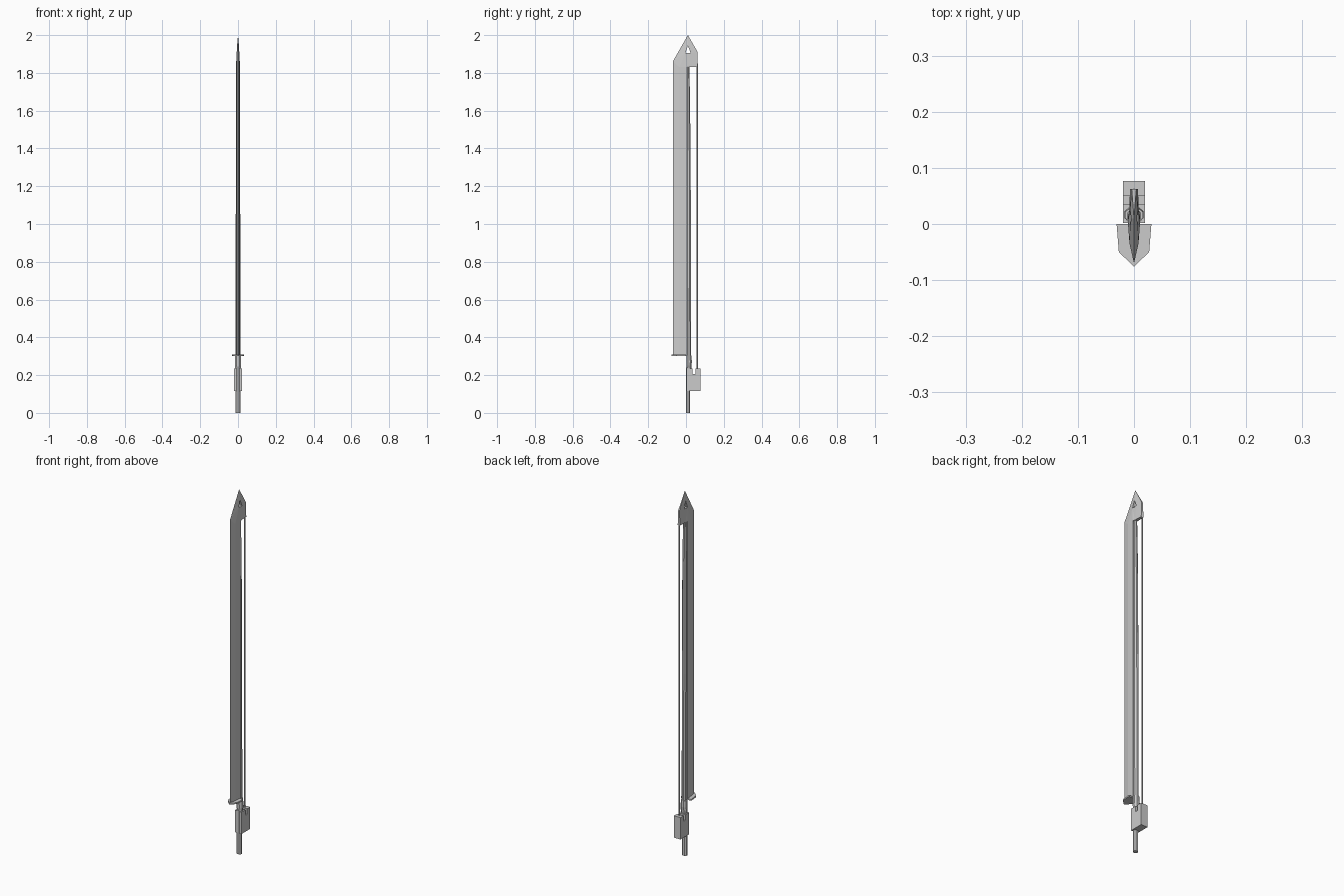
import bpy, bmesh, math

if "Cube" in bpy.data.objects:
    bpy.data.objects.remove(bpy.data.objects["Cube"])


def finish(name, bm):
    bmesh.ops.remove_doubles(bm, verts=bm.verts, dist=0.00005)
    bmesh.ops.recalc_face_normals(bm, faces=bm.faces)
    me = bpy.data.meshes.new(name)
    bm.to_mesh(me)
    bm.free()
    ob = bpy.data.objects.new(name, me)
    bpy.context.collection.objects.link(ob)
    return ob


def loft(name, rings):
    """Skin a stack of closed rings and cap both ends."""
    bm = bmesh.new()
    vs = [[bm.verts.new(p) for p in r] for r in rings]
    n = len(rings[0])
    for a, b in zip(vs, vs[1:]):
        for i in range(n):
            j = (i + 1) % n
            bm.faces.new((a[i], a[j], b[j], b[i]))
    bm.faces.new(vs[0][::-1])
    bm.faces.new(vs[-1])
    return finish(name, bm)


def round_bar(name, sections, sides=8):
    """Sections are (z, centre y, x radius, y radius)."""
    rings = []
    for z, y, rx, ry in sections:
        k = 1 / math.cos(math.pi / sides)
        ang = [(i + 0.5) * 2 * math.pi / sides for i in range(sides)]
        rings.append([(rx * k * math.cos(a), y + ry * k * math.sin(a), z) for a in ang])
    return loft(name, rings)


def slab_x(name, profile, half):
    """Extrude a (y, z) outline across x."""
    return loft(name, [[(x, y, z) for y, z in profile] for x in (-half, half)])


def slab_z(name, profile, z0, z1):
    """Extrude an (x, y) outline upward."""
    return loft(name, [[(x, y, z) for x, y in profile] for z in (z0, z1)])


# Long wedge blade, sharp along the front
section = [(0, -0.07), (0.008, -0.035), (0.011, 0.004), (-0.011, 0.004), (-0.008, -0.035)]
slab_z("blade", section, 0.305, 1.83)

# Pointed head with a triangular window: (y, z, half thickness)
outer = [(-0.07, 1.86, 0), (0.01, 2.0, 0), (0.062, 1.91, 0.004), (0.062, 1.83, 0.007),
         (0.018, 1.83, 0.009), (0.004, 1.83, 0.011), (-0.035, 1.83, 0.008), (-0.07, 1.83, 0)]
window = [(-0.003, 1.905, 0.007), (0.01, 1.945, 0.005), (0.025, 1.905, 0.007)]
points = outer + window
bm = bmesh.new()
sides = [[bm.verts.new((s * t, y, z)) for y, z, t in points] for s in (-1, 1)]
patches = [(0, 1, 9, 8), (1, 2, 10, 9), (2, 3, 4, 10), (4, 5, 8, 10), (5, 6, 8), (6, 7, 0, 8)]
for side in sides:
    for p in patches:
        bm.faces.new([side[i] for i in p])
L, R = sides
for loop in ([1, 2, 3, 4, 5, 6, 7], [8, 9, 10, 8]):
    for a, b in zip(loop, loop[1:]):
        bm.faces.new((L[a], L[b], R[b], R[a]))
bmesh.ops.triangulate(bm, faces=bm.faces)
finish("head", bm)

# Tapering spine and the grip below it
round_bar("spine", [(0.235, 0.015, 0.012, 0.0125), (1.0, 0.014, 0.012, 0.0125),
                    (1.6, 0.012, 0.011, 0.010), (1.84, 0.011, 0.008, 0.007)])
round_bar("grip", [(0, 0.011, 0.013, 0.011), (0.24, 0.011, 0.013, 0.011)])
round_bar("collar", [(0.225, 0.016, 0.012, 0.011), (0.25, 0.016, 0.017, 0.013),
                     (0.27, 0.017, 0.017, 0.014), (0.305, 0.016, 0.016, 0.013)])

# Notched block that anchors the string
slab_x("string_block", [(0.002, 0.115), (0.077, 0.115), (0.077, 0.235), (0.05, 0.235),
                        (0.05, 0.205), (0.035, 0.205), (0.035, 0.235), (0.002, 0.235)], 0.02)

# Taut string behind the blade
round_bar("string", [(0.22, 0.06, 0.003, 0.003), (1.85, 0.06, 0.003, 0.003)], 6)

# Pointed guard plate
slab_z("guard", [(-0.031, 0), (-0.027, -0.05), (0, -0.076), (0.027, -0.05), (0.031, 0)],
       0.301, 0.309)
